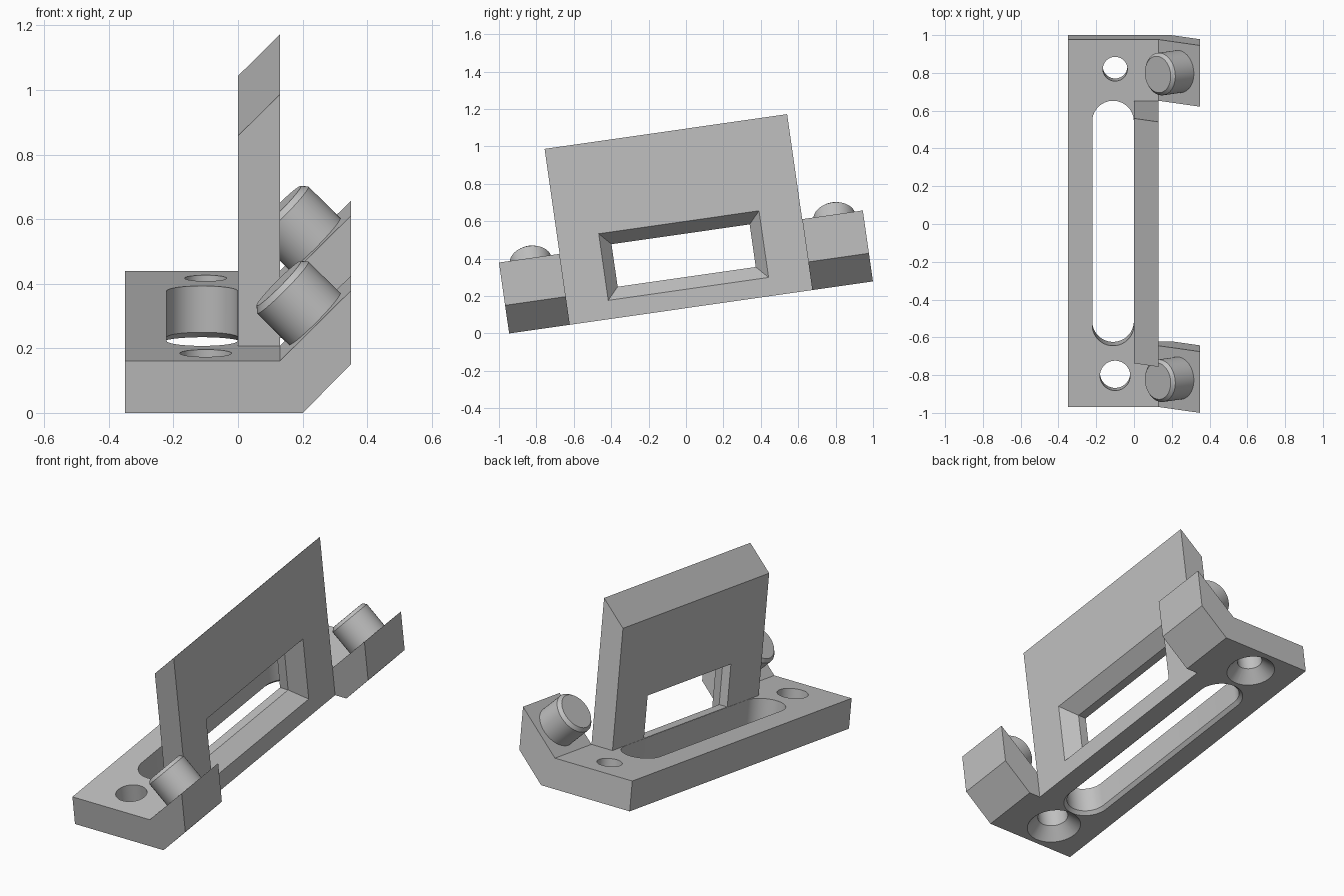
import bpy, bmesh
from math import cos, sin, pi, radians, sqrt
from mathutils import Matrix, Vector

if "Cube" in bpy.data.objects:
    bpy.data.objects.remove(bpy.data.objects["Cube"], do_unlink=True)

grey = bpy.data.materials.new("plain grey")
grey.use_nodes = True
colour = (0.53, 0.53, 0.53, 1)
grey.diffuse_color = colour
grey.node_tree.nodes["Principled BSDF"].inputs["Base Color"].default_value = colour

TILT = Matrix.Translation((0, 0.027, 0.139)) @ Matrix.Rotation(radians(8.15), 4, 'X')
HALF = 0.9825      # half length of the base
PANEL = 0.655      # half length of the panel
TOP = 0.163        # thickness of the base
HOLE_Y = 0.82      # distance of the holes and pegs from the middle


def loft(name, rings, place=Matrix()):
    """Closed solid through a list of equal-length point rings."""
    bm = bmesh.new()
    loops = [[bm.verts.new(place @ Vector(p)) for p in ring] for ring in rings]
    n = len(loops[0])
    for a, b in zip(loops, loops[1:]):
        for i in range(n):
            j = (i + 1) % n
            bm.faces.new((a[i], a[j], b[j], b[i]))
    bm.faces.new(loops[0])
    bm.faces.new(loops[-1])
    bmesh.ops.recalc_face_normals(bm, faces=bm.faces)
    mesh = bpy.data.meshes.new(name)
    bm.to_mesh(mesh)
    bm.free()
    mesh.materials.append(grey)
    obj = bpy.data.objects.new(name, mesh)
    bpy.context.collection.objects.link(obj)
    return obj


def extrude(name, profile, y0, y1):
    return loft(name, [[(x, y, z) for x, z in profile] for y in (y0, y1)])


def round_ring(r, z, x=0, y=0, stretch=0, n=48):
    """Circle, or a slot outline when stretched along y."""
    pts = []
    for i in range(n):
        a = 2 * pi * (i + 0.5) / n
        pts.append((x + r * cos(a), y + r * sin(a) + (stretch if sin(a) > 0 else -stretch), z))
    return pts


def window_ring(x, half, low, high):
    return [(x, -half, low), (x, half, low), (x, half, high), (x, -half, high)]


def combine(obj, other, operation):
    mod = obj.modifiers.new("bool", 'BOOLEAN')
    mod.operation, mod.solver, mod.object = operation, 'EXACT', other
    graph = bpy.context.evaluated_depsgraph_get()
    mesh = bpy.data.meshes.new_from_object(obj.evaluated_get(graph))
    obj.modifiers.clear()
    obj.data = mesh
    bpy.data.objects.remove(other, do_unlink=True)


# Base with raised sloping tabs, notched along the middle
base = extrude("bracket_base", [(-0.35, 0), (0.2, 0), (0.35, 0.152), (0.35, 0.383),
                                (0.13, TOP), (-0.35, TOP)], -HALF, HALF)
combine(base, extrude("notch", [(0.13, -0.1), (0.5, -0.1), (0.5, 0.6), (0.13, 0.6)],
                      -PANEL, PANEL), 'DIFFERENCE')

# Upright panel with a slanted top edge
combine(base, extrude("panel", [(0, 0), (0.13, 0), (0.13, 0.95), (0, 0.82)],
                      -PANEL, PANEL), 'UNION')

# Window that flares outwards
combine(base, loft("window", [window_ring(-0.03, 0.373, 0.165, 0.395),
                              window_ring(0.05, 0.373, 0.165, 0.395),
                              window_ring(0.13, 0.433, 0.1, 0.46),
                              window_ring(0.146, 0.445, 0.087, 0.473)]), 'DIFFERENCE')

# Long slot with a chamfered lower rim
straight = PANEL - 0.11
combine(base, loft("slot", [round_ring(r, z, -0.111, 0, straight) for r, z in
                            ((0.138, -0.01), (0.11, 0.018), (0.11, TOP + 0.02))]), 'DIFFERENCE')

# Countersunk holes, the front one larger
for y, r in ((-HOLE_Y + 0.005, 0.08), (HOLE_Y + 0.005, 0.065)):
    combine(base, loft("hole", [round_ring(R, z, -0.1, y) for R, z in
                                ((r + 0.072, -0.01), (r, 0.062), (r, TOP + 0.02))]), 'DIFFERENCE')

# Chamfered pegs standing square on the sloping tabs
parts = [base]
for label, y in (("front", -HOLE_Y + 0.007), ("back", HOLE_Y + 0.007)):
    place = Matrix.Translation((0.237, y, 0.27)) @ Matrix.Rotation(-pi / 4, 4, 'Y')
    parts.append(loft(label + "_peg", [round_ring(r, z) for r, z in
                      ((0.113, -0.03), (0.113, 0.139), (0.097, 0.157))], place))

# Tilt the whole bracket and smooth the round walls
bpy.ops.object.select_all(action='DESELECT')
for part in parts:
    part.matrix_world = TILT
    part.select_set(True)
bpy.context.view_layer.objects.active = base
bpy.ops.object.shade_smooth_by_angle(angle=radians(30))
